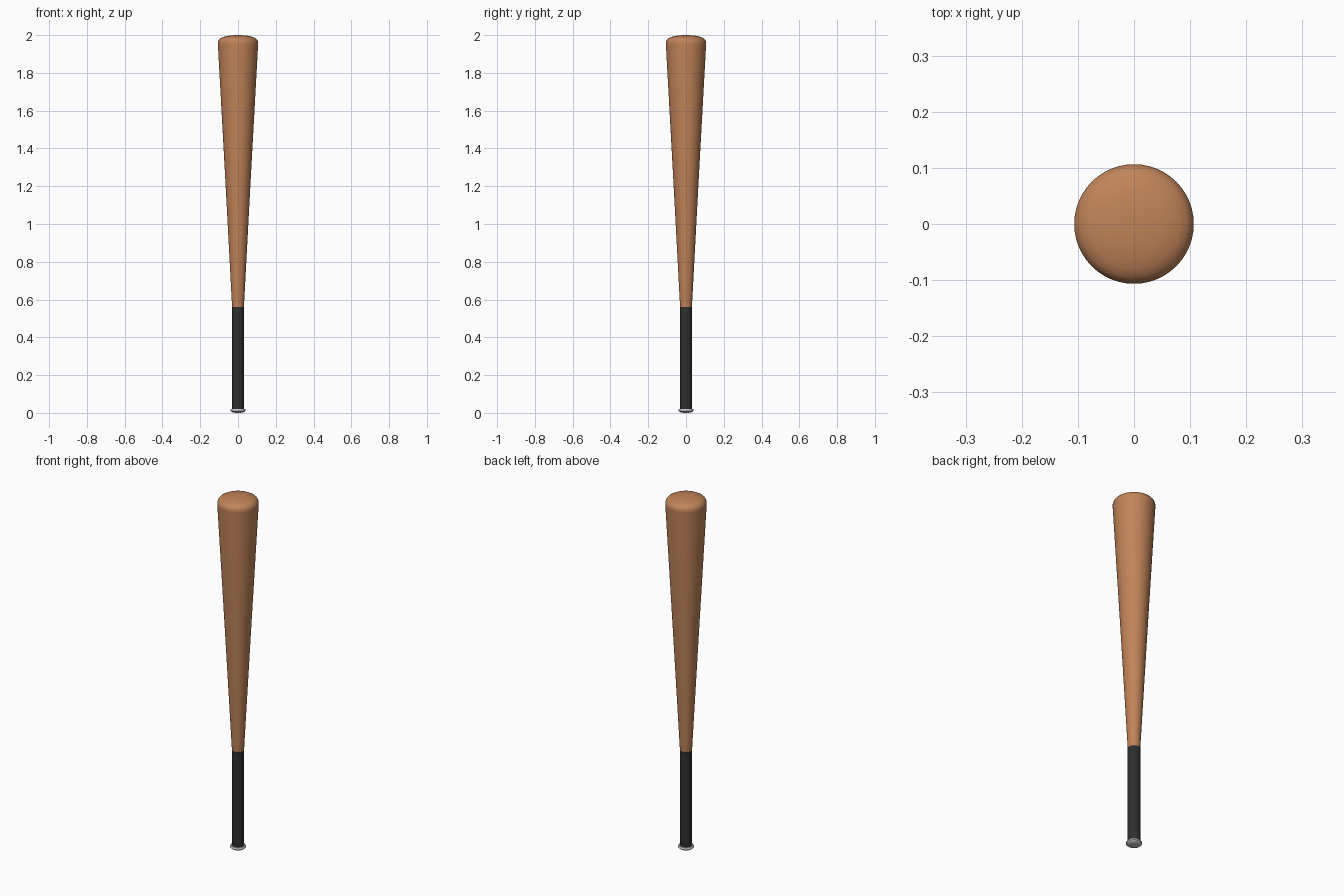
import bpy, bmesh, math

if "Cube" in bpy.data.objects:
    bpy.data.objects.remove(bpy.data.objects["Cube"])

SIDES = 48


def material(name, rgb):
    m = bpy.data.materials.new(name)
    m.diffuse_color = (*rgb, 1)
    m.use_nodes = True
    m.node_tree.nodes["Principled BSDF"].inputs["Base Color"].default_value = m.diffuse_color
    return m


def lathe(name, profile, mat):
    """Spin a (radius, height) profile round the z axis; radius 0 makes a pole."""
    bm = bmesh.new()
    verts = [bm.verts.new((r, 0, z)) for r, z in profile]
    edges = [bm.edges.new(pair) for pair in zip(verts, verts[1:])]
    bmesh.ops.spin(bm, geom=verts + edges, cent=(0, 0, 0), axis=(0, 0, 1),
                   angle=2 * math.pi, steps=SIDES, use_merge=True)
    bmesh.ops.remove_doubles(bm, verts=bm.verts, dist=1e-5)
    bmesh.ops.recalc_face_normals(bm, faces=bm.faces)
    mesh = bpy.data.meshes.new(name)
    bm.to_mesh(mesh)
    bm.free()
    mesh.materials.append(mat)
    obj = bpy.data.objects.new(name, mesh)
    bpy.context.collection.objects.link(obj)
    bpy.context.view_layer.objects.active = obj
    obj.select_set(True)
    bpy.ops.object.shade_smooth_by_angle(angle=math.radians(40))
    obj.select_set(False)
    return obj


wood = material("brown wood", (0.53, 0.23, 0.10))
rubber = material("black grip", (0.028, 0.028, 0.028))
metal = material("light grey", (0.58, 0.58, 0.58))

# Tapered wooden barrel with a softly domed end
lathe("barrel", [(0, 0.555), (0.031, 0.555), (0.068, 1.25), (0.1065, 1.95),
                 (0.1065, 1.962), (0.103, 1.973), (0.095, 1.982),
                 (0.08, 1.990), (0.055, 1.996), (0.028, 1.999), (0, 2.0)], wood)

# Straight dark grip
lathe("grip", [(0, 0.012), (0.032, 0.012), (0.032, 0.56), (0, 0.56)], rubber)

# Thin flared knob at the base
lathe("knob", [(0, 0), (0.02, 0.001), (0.034, 0.005), (0.041, 0.011),
               (0.041, 0.016), (0.037, 0.021), (0.03, 0.022), (0, 0.022)], metal)
